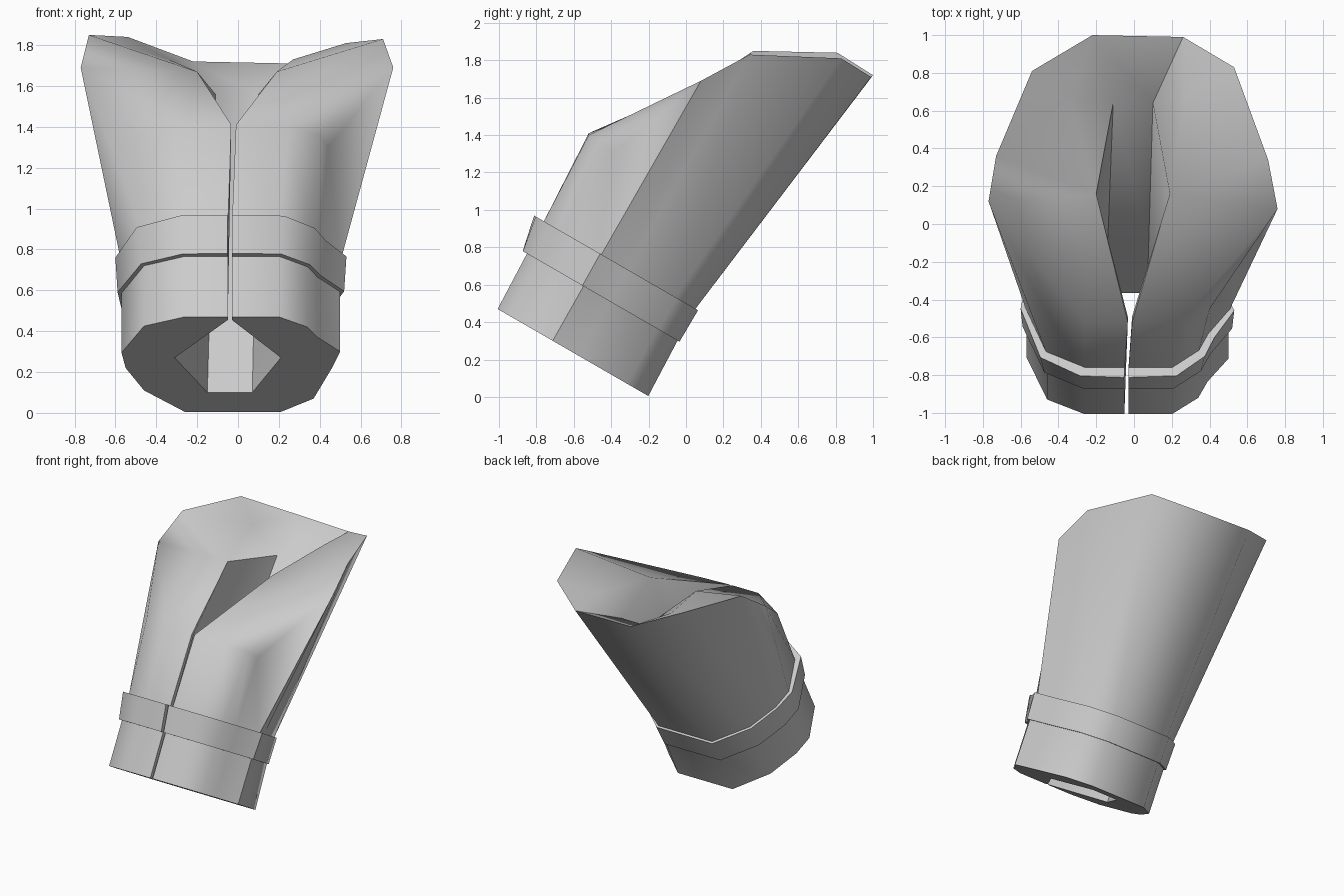
import bpy, bmesh
from math import radians, sin, cos
from mathutils import Vector

if "Cube" in bpy.data.objects:
    bpy.data.objects.remove(bpy.data.objects["Cube"], do_unlink=True)

# One plain grey
grey = bpy.data.materials.new("plain_grey")
grey.use_nodes = True
GREY = (0.6, 0.6, 0.6, 1)
grey.diffuse_color = GREY
grey.node_tree.nodes["Principled BSDF"].inputs["Base Color"].default_value = GREY

# Leaning frame: v runs across the sleeve to the back, w along its length
TILT = radians(30)
ORIGIN = Vector((0, -0.6, 0.235))
ACROSS = Vector((0, cos(TILT), -sin(TILT)))
ALONG = Vector((0, sin(TILT), cos(TILT)))


def place(x, v, w):
    return ORIGIN + Vector((x, 0, 0)) + ACROSS * v + ALONG * w


def finish(name, bm):
    bmesh.ops.recalc_face_normals(bm, faces=bm.faces)
    mesh = bpy.data.meshes.new(name)
    bm.to_mesh(mesh)
    bm.free()
    obj = bpy.data.objects.new(name, mesh)
    bpy.context.collection.objects.link(obj)
    mesh.materials.append(grey)
    bpy.ops.object.select_all(action='DESELECT')
    obj.select_set(True)
    bpy.context.view_layer.objects.active = obj
    bpy.ops.object.shade_smooth_by_angle(angle=radians(50))


def loft(bm, a, b):
    """Quads between two closed rows of vertices."""
    n = len(a)
    for i in range(n):
        j = (i + 1) % n
        bm.faces.new((a[i], a[j], b[j], b[i]))


def fan(bm, centre, ring):
    """Triangles from one vertex to a chain of vertices."""
    for a, b in zip(ring, ring[1:]):
        bm.faces.new((centre, a, b))


# Cuff outline (x, v), from one lip of the front slit round to the other
outline = [(-.05, -.47), (-.26, -.47), (-.46, -.38), (-.57, -.12), (-.55, .03),
           (-.46, .25), (-.26, .46), (.21, .46), (.37, .33), (.46, .03),
           (.50, -.13), (.39, -.27), (.34, -.37), (.20, -.47), (-.03, -.47)]
# Flared rim (x, y, z) in the same order
rim = [(-.033, -.52, 1.41), (-.26, -.52, 1.41), (-.50, -.41, 1.36),
       (-.77, .12, 1.69), (-.73, .36, 1.85), (-.54, .81, 1.84), (-.22, 1, 1.72),
       (.26, .99, 1.71), (.53, .83, 1.81), (.71, .34, 1.83), (.76, .08, 1.69),
       (.44, -.39, 1.30), (.40, -.45, 1.36), (.25, -.52, 1.40), (-.01, -.52, 1.41)]
# Arm hole at the cuff and at the rim
hole = [(-.05, -.44), (-.31, -.07), (-.15, .27), (.07, .27), (.21, -.07), (-.03, -.44)]
hole_rim = [(-.033, -.49, 1.41), (-.20, .16, 1.67), (-.11, .64, 1.56),
            (.10, .64, 1.56), (.19, .16, 1.67), (-.01, -.49, 1.41)]
WAIST = 0.5


def waist(p):
    x, v = p
    if v < 0:
        return (x, v * 1.04)
    return (x * .95 if x > 0 else x, v * .96)


# Sleeve: cuff, waist and rim rows, each running round the outside and back inside
bm = bmesh.new()
out_low = [bm.verts.new(place(*p, 0)) for p in outline]
out_mid = [bm.verts.new(place(*waist(p), WAIST)) for p in outline]
out_top = [bm.verts.new(p) for p in rim]
in_low = [bm.verts.new(place(*p, 0)) for p in hole]
in_top = [bm.verts.new(p) for p in hole_rim]
in_mid = [bm.verts.new(a.co.lerp(b.co, 0.27)) for a, b in zip(in_low, in_top)]
low, mid, top = (o + i[::-1] for o, i in
                 ((out_low, in_low), (out_mid, in_mid), (out_top, in_top)))
loft(bm, low, mid)
loft(bm, mid, top)
bm.faces.new(low)

# Scooped top surface between rim and arm hole, with a hollow on each side
o, h = out_top, in_top
left_hollow = bm.verts.new((-.34, .67, 1.73))
right_hollow = bm.verts.new((.27, .68, 1.73))
fan(bm, h[1], [h[0], o[0], o[1], o[3], o[4], left_hollow, h[2]])
fan(bm, o[3], o[1:3])
fan(bm, left_hollow, [o[4], o[5], o[6], h[2]])
bm.faces.new((o[6], o[7], h[3], h[2]))
fan(bm, right_hollow, [h[3], o[7], o[8], o[9]])
fan(bm, o[10], o[11:14])
fan(bm, h[4], [h[3], right_hollow, o[9], o[10], o[13], o[14], h[5]])
finish("sleeve", bm)


# Raised band round the cuff, split at the front slit
def push(p, amount, front=0):
    d = Vector((p[0] + .035, p[1])).normalized()
    amount += front * max(0, -d.y)
    return (p[0] + d.x * amount, p[1] + d.y * amount)


bm = bmesh.new()
columns = []
for p in outline:
    q = waist(p)
    corners = [(*push(p, -.03), .335), (*push(q, .02), .335),
               (*push(q, .022, .04), .53), (*push(q, -.02), .53)]
    columns.append([bm.verts.new(place(*c)) for c in corners])
for a, b in zip(columns, columns[1:]):
    loft(bm, a, b)
bm.faces.new(columns[0])
bm.faces.new(columns[-1])
finish("cuff_band", bm)
